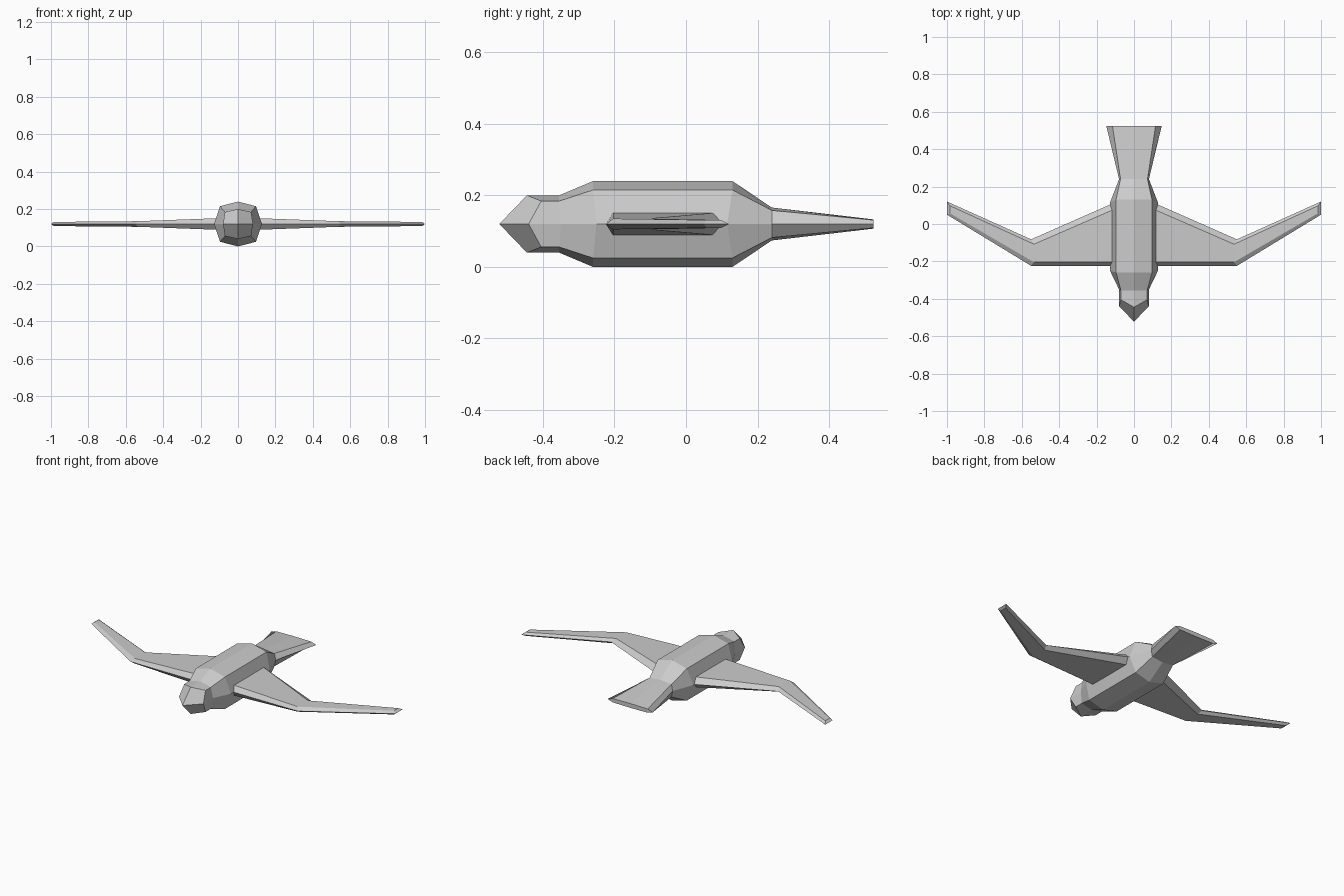
import bpy, bmesh

if "Cube" in bpy.data.objects:
    bpy.data.objects.remove(bpy.data.objects["Cube"])

MID = 0.12  # height of the horizontal symmetry plane

grey = bpy.data.materials.new("light_grey")
grey.use_nodes = True
COLOUR = (0.6, 0.6, 0.6, 1)
grey.diffuse_color = COLOUR
grey.node_tree.nodes["Principled BSDF"].inputs["Base Color"].default_value = COLOUR


def finish(bm, name):
    bmesh.ops.recalc_face_normals(bm, faces=bm.faces)
    mesh = bpy.data.meshes.new(name)
    bm.to_mesh(mesh)
    bm.free()
    mesh.materials.append(grey)
    obj = bpy.data.objects.new(name, mesh)
    bpy.context.collection.objects.link(obj)
    return obj


def bridge(bm, rings):
    for a, b in zip(rings, rings[1:]):
        n = len(a)
        for i in range(n):
            j = (i + 1) % n
            bm.faces.new((a[i], a[j], b[j], b[i]))


# Body, head and tail: eight-sided loft
# y of (top, shoulder, side), top height, shoulder x and height, side x
stations = [
    ((-0.445, -0.405, -0.44), 0.08, 0.07, 0.064, 0.08),
    ((-0.355, -0.355, -0.35), 0.08, 0.07, 0.064, 0.08),
    ((-0.26, -0.26, -0.25), 0.12, 0.096, 0.095, 0.128),
    ((0.13, 0.13, 0.115), 0.12, 0.096, 0.095, 0.128),
    ((0.24, 0.24, 0.24), 0.046, 0.072, 0.038, 0.08),
    ((0.524, 0.524, 0.524), 0.013, 0.115, 0.011, 0.148),
]
bm = bmesh.new()
rings = []
for (yt, ys, yw), top, sx, sz, wx in stations:
    pts = [(0, yt, top), (sx, ys, sz), (wx, yw, 0), (sx, ys, -sz),
           (0, yt, -top), (-sx, ys, -sz), (-wx, yw, 0), (-sx, ys, sz)]
    rings.append([bm.verts.new((x, y, MID + z)) for x, y, z in pts])
bridge(bm, rings)
bm.faces.new(rings[-1])
# Pointed face made of four kite-shaped facets
tip = bm.verts.new((0, -0.522, MID))
head = rings[0]
for i in range(0, 8, 2):
    bm.faces.new((tip, head[i], head[i + 1], head[(i + 2) % 8]))
finish(bm, "body")

# Wings: six-sided loft through root, bend and tip
# edge x, ridge x, leading y, front ridge y, rear ridge y, trailing y, half thickness
sections = [
    (0.08, 0.08, -0.224, -0.204, 0.09, 0.125, 0.032),
    (0.55, 0.535, -0.224, -0.204, -0.108, -0.082, 0.015),
    (1.0, 0.985, 0.05, 0.058, 0.098, 0.12, 0.011),
]
for name, side in (("left_wing", 1), ("right_wing", -1)):
    bm = bmesh.new()
    rings = []
    for ex, rx, lead, front, rear, trail, t in sections:
        pts = [(ex, lead, 0), (rx, front, t), (rx, rear, t),
               (ex, trail, 0), (rx, rear, -t), (rx, front, -t)]
        rings.append([bm.verts.new((side * x, y, MID + z)) for x, y, z in pts])
    bridge(bm, rings)
    bm.faces.new(rings[0])
    end = rings[-1]
    bm.faces.new(end[:4])               # upper tip bevel
    bm.faces.new((end[3], end[4], end[5], end[0]))  # lower tip bevel
    finish(bm, name)
